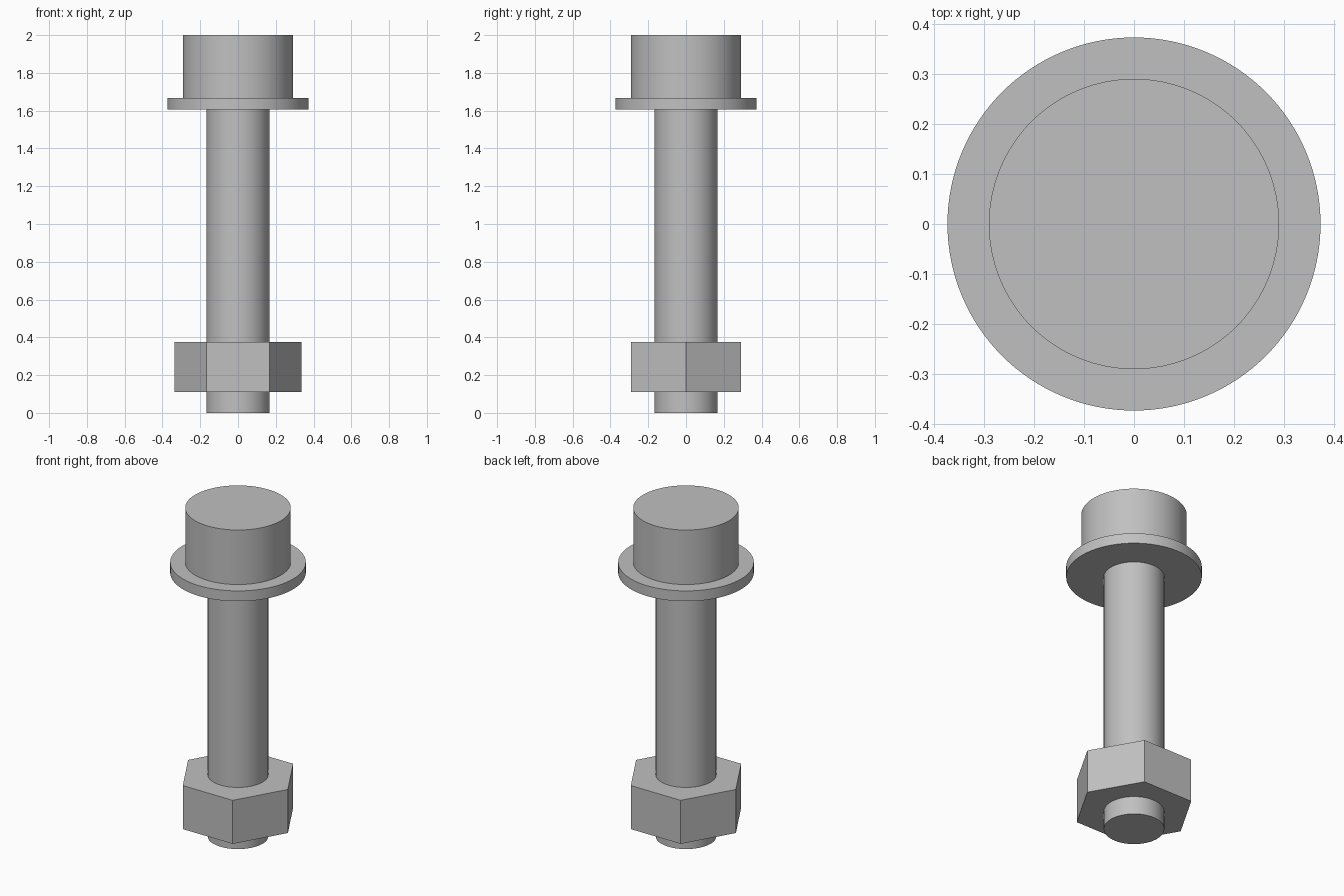
import bpy
import bmesh
from math import cos, sin, tau, radians

cube = bpy.data.objects.get("Cube")
if cube:
    bpy.data.objects.remove(cube, do_unlink=True)

# Single plain metal colour
steel = bpy.data.materials.new("steel_grey")
steel.use_nodes = True
colour = (0.53, 0.53, 0.53, 1.0)
steel.diffuse_color = colour
steel.node_tree.nodes["Principled BSDF"].inputs["Base Color"].default_value = colour


def prism(name, radius, bottom, top, sides=128):
    """Upright prism with its first corner on +x; many sides make a cylinder."""
    bm = bmesh.new()
    ring = [bm.verts.new((radius * cos(tau * i / sides), radius * sin(tau * i / sides), bottom))
            for i in range(sides)]
    base = bm.faces.new(ring)
    grown = bmesh.ops.extrude_face_region(bm, geom=[base], use_keep_orig=True)["geom"]
    for v in grown:
        if isinstance(v, bmesh.types.BMVert):
            v.co.z = top
    bmesh.ops.recalc_face_normals(bm, faces=bm.faces)
    mesh = bpy.data.meshes.new(name)
    bm.to_mesh(mesh)
    bm.free()
    mesh.materials.append(steel)
    obj = bpy.data.objects.new(name, mesh)
    bpy.context.collection.objects.link(obj)
    bpy.ops.object.select_all(action="DESELECT")
    obj.select_set(True)
    bpy.context.view_layer.objects.active = obj
    bpy.ops.object.shade_smooth_by_angle(angle=radians(30))
    return obj


# Bolt: shank runs up into the washer, head sits on top
prism("shank", 0.167, 0.0, 1.64)
prism("head", 0.291, 1.64, 2.0)
prism("washer", 0.374, 1.605, 1.668)

# Six-sided nut near the lower end, corners pointing left and right
prism("hex_nut", 0.336, 0.11, 0.375, sides=6)
